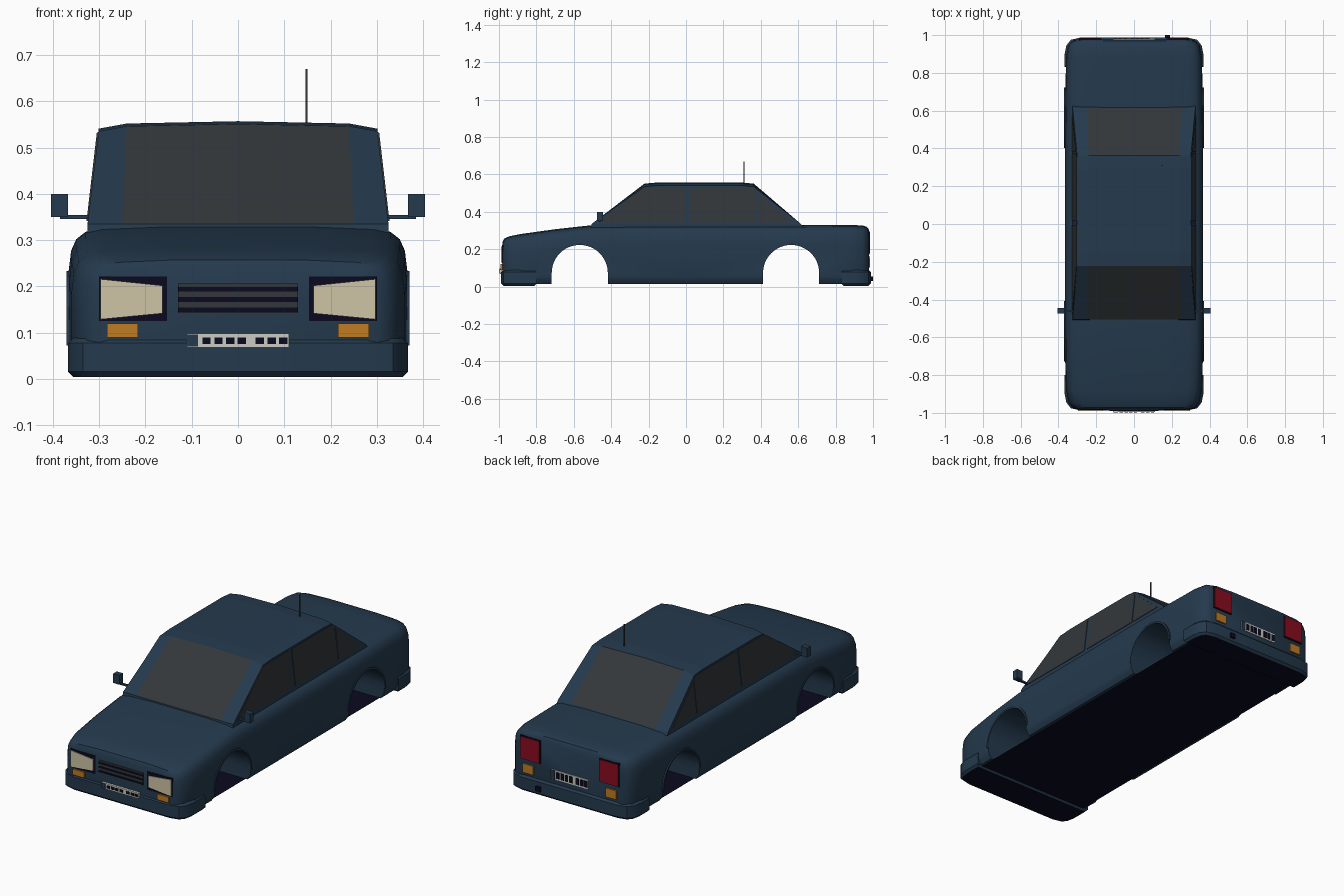
import bpy, bmesh, math

cube = bpy.data.objects.get("Cube")
if cube:
    bpy.data.objects.remove(cube, do_unlink=True)


def material(name, r, g, b):
    m = bpy.data.materials.new(name)
    m.use_nodes = True
    m.diffuse_color = (r, g, b, 1)
    m.node_tree.nodes["Principled BSDF"].inputs["Base Color"].default_value = (r, g, b, 1)
    return m


paint = material("blue paint", 0.018, 0.042, 0.075)
glass = material("grey glass", 0.032, 0.038, 0.042)
dark = material("dark navy", 0.003, 0.003, 0.014)
cream = material("cream lamp", 0.62, 0.55, 0.38)
orange = material("orange lamp", 0.52, 0.2, 0.018)
red = material("red lamp", 0.25, 0.004, 0.014)
white = material("plate white", 0.6, 0.6, 0.55)


def finish(name, bm, mats, smooth=False):
    bmesh.ops.recalc_face_normals(bm, faces=bm.faces)
    mesh = bpy.data.meshes.new(name)
    bm.to_mesh(mesh)
    bm.free()
    for m in mats:
        mesh.materials.append(m)
    ob = bpy.data.objects.new(name, mesh)
    bpy.context.collection.objects.link(ob)
    if smooth:
        shade(ob)
    return ob


def shade(ob):
    bpy.ops.object.select_all(action='DESELECT')
    ob.select_set(True)
    bpy.context.view_layer.objects.active = ob
    bpy.ops.object.shade_smooth_by_angle(angle=math.radians(35))


def prism_mesh(pts, axis, a, b):
    """Extrude a flat outline along an axis from a to b."""
    bm = bmesh.new()
    rings = []
    for d in (a, b):
        ring = []
        for p in pts:
            co = list(p)
            co.insert(axis, d)
            ring.append(bm.verts.new(co))
        bm.faces.new(ring)
        rings.append(ring)
    n = len(pts)
    for i in range(n):
        j = (i + 1) % n
        bm.faces.new((rings[0][i], rings[0][j], rings[1][j], rings[1][i]))
    return bm


def prism(name, pts, axis, a, b, mat):
    return finish(name, prism_mesh(pts, axis, a, b), [mat])


def box(name, x0, x1, y0, y1, z0, z1, mat):
    return prism(name, [(x0, z0), (x1, z0), (x1, z1), (x0, z1)], 1, y0, y1, mat)


def arc(r, cy, cz, steps=24):
    return [(cy + r * math.cos(math.pi * i / steps), cz + r * math.sin(math.pi * i / steps))
            for i in range(steps + 1)]


# Lower body: rounded sections lofted along the length (y, half width, top)
stations = [(-0.982, 0.30, 0.238), (-0.972, 0.325, 0.258), (-0.945, 0.346, 0.27),
            (-0.88, 0.36, 0.283), (-0.7, 0.365, 0.308), (-0.5, 0.366, 0.33),
            (0, 0.366, 0.332), (0.5, 0.366, 0.332), (0.88, 0.36, 0.331),
            (0.945, 0.348, 0.328), (0.968, 0.328, 0.32), (0.978, 0.305, 0.306)]
shoulder = [(0.45, -0.001), (0.8, -0.006), (0.9, -0.014), (0.955, -0.03), (0.985, -0.055), (1, -0.1)]
bm = bmesh.new()
prev = None
for y, w, top in stations:
    half = [(w * f, top + dz) for f, dz in shoulder] + [(w, 0.05), (w * 0.985, 0.035), (w * 0.95, 0.015)]
    section = half + [(-x, z) for x, z in reversed(half)]
    ring = [bm.verts.new((x, y, z)) for x, z in section]
    if prev:
        for i in range(len(ring)):
            j = (i + 1) % len(ring)
            bm.faces.new((prev[i], prev[j], ring[j], ring[i]))
    else:
        bm.faces.new(ring)
    prev = ring
bm.faces.new(prev)
body = finish("lower_body", bm, [paint])

# Wheel arches cut right through, with slim lips
for label, cy in (("front", -0.568), ("rear", 0.562)):
    outline = arc(0.15, cy, 0.073) + [(cy - 0.15, -0.1), (cy + 0.15, -0.1)]
    cutter = prism(label + "_arch_cutter", outline, 0, -0.6, 0.6, paint)
    cutter.hide_render = True
    mod = body.modifiers.new("arch", 'BOOLEAN')
    mod.operation = 'DIFFERENCE'
    mod.solver = 'EXACT'
    mod.object = cutter
    bpy.context.view_layer.objects.active = body
    bpy.ops.object.modifier_apply(modifier=mod.name)
    bpy.data.objects.remove(cutter, do_unlink=True)
    for side, s in (("left", 1), ("right", -1)):
        lip = arc(0.16, cy, 0.073) + arc(0.15, cy, 0.073)[::-1]
        prism(f"{label}_{side}_arch_lip", lip, 0, s * 0.352, s * 0.37, paint)
shade(body)

# Flat underside sheet, visible through the arches
bm = bmesh.new()
bm.faces.new([bm.verts.new(c) for c in ((-0.335, -0.94, 0.013), (-0.335, 0.94, 0.013),
                                        (0.335, 0.94, 0.013), (0.335, -0.94, 0.013))])
finish("underside", bm, [dark])

# Wraparound bumpers with chamfered rims
for label, s, inner in (("front", -1, 0.8), ("rear", 1, 0.83)):
    half = [(0.367, inner), (0.367, 0.9), (0.358, 0.945), (0.335, 0.975), (0.28, 0.988)]
    pts = [(x, s * y) for x, y in half + [(-x, y) for x, y in reversed(half)]]
    bm = prism_mesh(pts, 2, 0.004, 0.09)
    rims = [e for e in bm.edges if abs(e.verts[0].co.z - e.verts[1].co.z) < 0.001]
    bmesh.ops.bevel(bm, geom=rims, offset=0.012, segments=1, affect='EDGES')
    bmesh.ops.recalc_face_normals(bm, faces=bm.faces)
    for f in bm.faces:
        f.material_index = 1 if f.normal.z < -0.9 else 0
    finish(label + "_bumper", bm, [paint, dark], True)

# Cabin: columns across the width; the centre columns of both screens are glass
columns = [(-0.325, -0.301, 0.541), (-0.25, -0.24, 0.552), (0, 0, 0.557),
           (0.25, 0.24, 0.552), (0.325, 0.301, 0.541)]
bm = bmesh.new()
cols = []
for xb, xt, zt in columns:
    cols.append([bm.verts.new(c) for c in (
        (xb, -0.51, 0.31), (xb, -0.505, 0.335), (xt, -0.222, zt - 0.006), (xt, -0.15, zt),
        (xt, 0.29, zt), (xt, 0.362, zt - 0.006), (xb, 0.615, 0.335), (xb, 0.63, 0.31))])
for c, (a, b) in enumerate(zip(cols, cols[1:])):
    for i in range(7):
        f = bm.faces.new((a[i], a[i + 1], b[i + 1], b[i]))
        f.material_index = 1 if i in (1, 5) and c in (1, 2) else 0
for col in (cols[0], cols[-1]):
    bm.faces.new((col[0], col[1], col[6], col[7]))
    bm.faces.new(col[1:7])
finish("cabin", bm, [paint, glass])

# Side windows follow the lean of the cabin sides
windows = {"front": [(-0.475, 0.342), (-0.005, 0.342), (-0.005, 0.533), (-0.222, 0.533)],
           "rear": [(0.018, 0.342), (0.372, 0.342), (0.372, 0.512), (0.35, 0.533), (0.018, 0.533)],
           "quarter": [(0.382, 0.342), (0.575, 0.342), (0.382, 0.505)]}
for side, s in (("left", 1), ("right", -1)):
    for label, pts in windows.items():
        bm = prism_mesh(pts, 0, -0.002, 0.003)
        for v in bm.verts:
            v.co.x = s * (v.co.x + 0.325 - (v.co.z - 0.335) * 0.024 / 0.206)
        finish(f"{side}_{label}_window", bm, [glass])

    def sided(name, x0, x1, y0, y1, z0, z1, mat):
        box(f"{side}_{name}", s * x0, s * x1, y0, y1, z0, z1, mat)

    # Mirrors
    sided("mirror_arm", 0.31, 0.385, -0.466, -0.454, 0.346, 0.354, paint)
    sided("mirror", 0.367, 0.404, -0.475, -0.445, 0.35, 0.4, paint)
    # Front lamps
    sided("headlight_frame", 0.153, 0.3, -0.985, -0.95, 0.125, 0.222, dark)
    lens = [(0.163, 0.142), (0.297, 0.129), (0.297, 0.216), (0.163, 0.202)]
    prism(side + "_headlight", [(s * x, z) for x, z in lens], 1, -0.989, -0.982, cream)
    sided("front_indicator", 0.216, 0.283, -0.991, -0.96, 0.09, 0.12, orange)
    # Rear lamps
    sided("tail_light_frame", 0.172, 0.292, 0.95, 0.981, 0.172, 0.297, dark)
    sided("tail_light", 0.177, 0.287, 0.96, 0.985, 0.177, 0.292, red)
    sided("rear_indicator", 0.213, 0.277, 0.96, 0.985, 0.103, 0.15, orange)

# Grille with dark slots
box("grille", -0.13, 0.13, -0.987, -0.975, 0.143, 0.207, glass)
for i in range(3):
    z = 0.145 + i * 0.022
    box(f"grille_slot_{i + 1}", -0.13, 0.13, -0.989, -0.98, z, z + 0.01, dark)

# Number plates with plain dark blocks
for label, s, y, z0, z1 in (("front", -1, 0.995, 0.068, 0.098), ("rear", 1, 0.982, 0.113, 0.163)):
    box(label + "_plate", -0.11, 0.11, s * (y - 0.012), s * y, z0, z1, white)
    box(label + "_plate_band", s * 0.109, s * 0.086, s * y, s * (y + 0.003), z0 + 0.002, z1 - 0.002, paint)
    for i, x in enumerate((-0.068, -0.042, -0.017, 0.008, 0.047, 0.073, 0.098)):
        x *= -s
        box(f"{label}_plate_block_{i + 1}", x - 0.009, x + 0.009, s * y, s * (y + 0.003),
            z0 + 0.008, z1 - 0.008, dark)

# Exhaust tip and aerial
box("exhaust_tip", 0.163, 0.19, 0.95, 1.0, 0.03, 0.055, dark)
box("aerial", 0.1455, 0.1505, 0.3075, 0.3125, 0.54, 0.67, glass)
